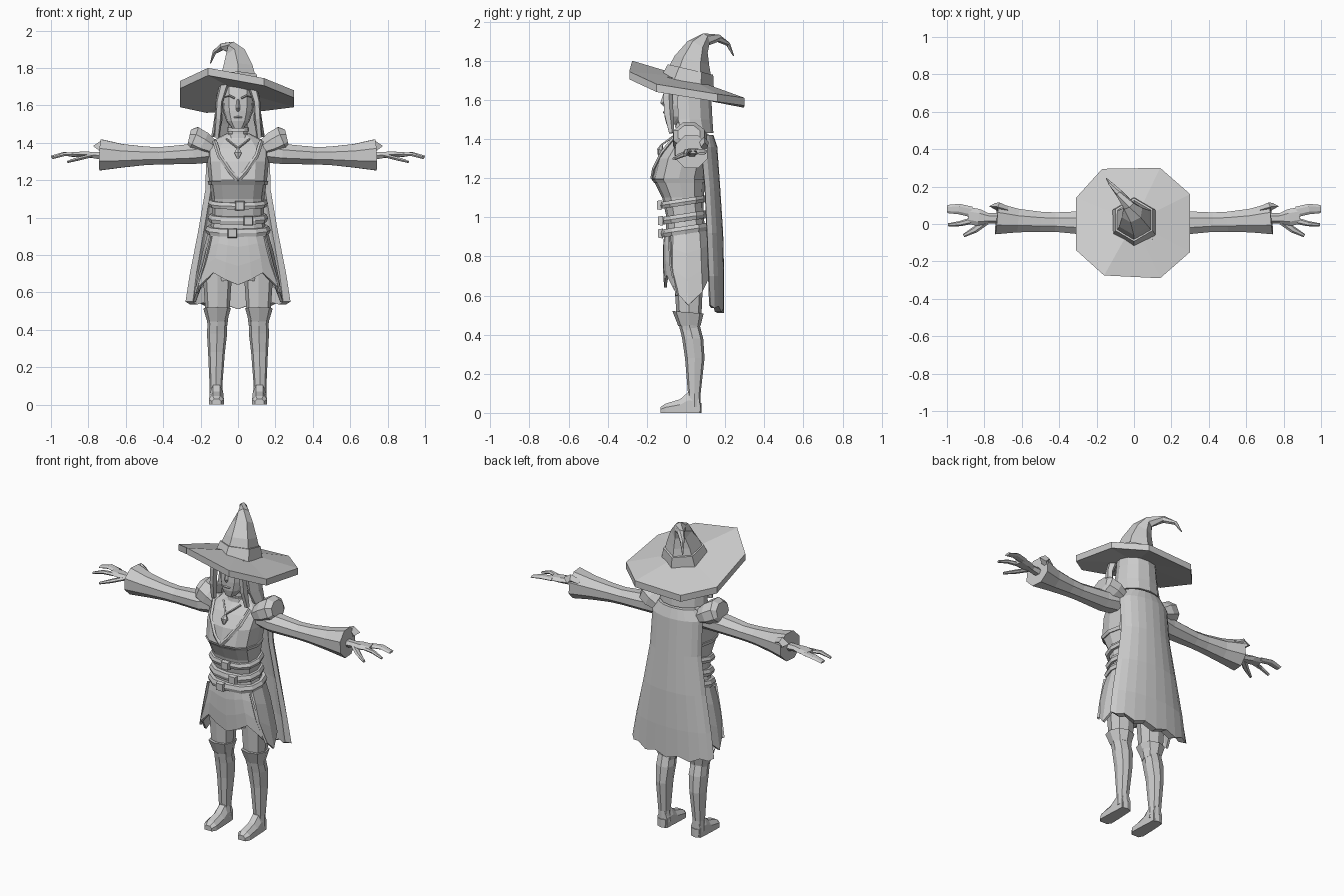
import bpy, bmesh, math
from mathutils import Vector

grey = bpy.data.materials.new("light_grey")
grey.diffuse_color = (0.6, 0.6, 0.6, 1)


def make(name, verts, faces, mirror=False, solid=0):
    bm = bmesh.new()
    vs = [bm.verts.new(v) for v in verts]
    for f in faces:
        bm.faces.new([vs[i] for i in f])
    bmesh.ops.recalc_face_normals(bm, faces=bm.faces)
    me = bpy.data.meshes.new(name)
    bm.to_mesh(me)
    bm.free()
    me.materials.append(grey)
    ob = bpy.data.objects.new(name, me)
    bpy.context.collection.objects.link(ob)
    if mirror:
        ob.modifiers.new("mirror", 'MIRROR').use_mirror_merge = False
    if solid:
        m = ob.modifiers.new("thickness", 'SOLIDIFY')
        m.thickness = solid
    return ob


def loft(name, rings, caps=True, **kw):
    n = len(rings[0])
    faces = [(r * n + i, r * n + (i + 1) % n, (r + 1) * n + (i + 1) % n, (r + 1) * n + i)
             for r in range(len(rings) - 1) for i in range(n)]
    if caps:
        faces += [tuple(range(n)), tuple(range((len(rings) - 1) * n, len(rings) * n))]
    return make(name, [v for r in rings for v in r], faces, **kw)


def spow(v, p):
    return math.copysign(abs(v) ** p, v)


def oval(z, rx, yf, yb, cx=0, n=12, p=0.8, tilt=0):
    """Horizontal ring from front yf to back yb; tilt raises the back."""
    out = []
    for i in range(n):
        a = math.tau * i / n
        y = (yf + yb) / 2 - (yb - yf) / 2 * spow(math.cos(a), p)
        out.append((cx + rx * spow(math.sin(a), p), y, z + tilt * y))
    return out


def tube(name, path, n=6, ref=(0, 1, 0), turn=0, **kw):
    """Loft along points (x, y, z, radius along ref, radius across)."""
    pts = [Vector(p[:3]) for p in path]
    rings = []
    for i, p in enumerate(pts):
        t = (pts[min(i + 1, len(pts) - 1)] - pts[max(i - 1, 0)]).normalized()
        a = (Vector(ref) - t * t.dot(Vector(ref))).normalized()
        b = t.cross(a)
        rings.append([p + a * path[i][3] * math.cos(math.tau * (k + turn) / n)
                      + b * path[i][4] * math.sin(math.tau * (k + turn) / n) for k in range(n)])
    return loft(name, rings, **kw)


def shell(name, levels, m=9, wave=None):
    """Open-fronted curved sheet; levels (z, rx, centre y, ry, half angle, thickness)."""
    rings = []
    for z, rx, cy, ry, half, th in levels:
        ring = []
        for d, order in ((0, range(m)), (th, range(m - 1, -1, -1))):
            for k in order:
                a = math.radians(half) * (2 * k / (m - 1) - 1)
                dz = wave[k] if wave and z == levels[-1][0] else 0
                ring.append(((rx - d) * math.sin(a), cy + (ry - d) * math.cos(a), z + dz))
        rings.append(ring)
    ob = loft(name, rings, caps=False)
    bm = bmesh.new()
    bm.from_mesh(ob.data)
    bm.verts.ensure_lookup_table()
    for base in (0, (len(rings) - 1) * 2 * m):
        for k in range(m - 1):
            bm.faces.new([bm.verts[base + j] for j in (k, k + 1, 2 * m - 2 - k, 2 * m - 1 - k)])
    bmesh.ops.recalc_face_normals(bm, faces=bm.faces)
    bm.to_mesh(ob.data)
    bm.free()
    return ob


# Hat: tilted eight-sided brim, crown with curled tip, band
brim = [(-.31, -.14, 1.73), (-.16, -.275, 1.8), (.14, -.29, 1.745), (.3, -.15, 1.68),
        (.3, .16, 1.63), (.14, .3, 1.61), (-.17, .295, 1.6), (-.31, .14, 1.63)]
n = len(brim)
low = [(x, y, z - .04) for x, y, z in brim]
fan = [(i, (i + 1) % n, 2 * n) for i in range(n)] + [(n + i, n + (i + 1) % n, 2 * n + 1) for i in range(n)]
rim = [(i, (i + 1) % n, n + (i + 1) % n, n + i) for i in range(n)]
make("hat_brim", brim + low + [(0, .01, 1.715), (0, .01, 1.675)], fan + rim)
tube("hat_crown", [(0, .01, 1.69, .13, .125), (0, .03, 1.8, .092, .09), (-.01, .06, 1.87, .06, .06),
                   (-.03, .1, 1.908, .034, .034), (-.08, .165, 1.915, .02, .02),
                   (-.125, .215, 1.885, .012, .012), (-.147, .243, 1.825, .003, .003)])
tube("hat_band", [(0, .008, 1.69, .138, .133), (0, .023, 1.755, .119, .114)])

# Head: chin, jaw, cheeks, brow, plus face details
loft("head", [oval(1.475, .03, -.1, -.03), oval(1.515, .062, -.11, .03), oval(1.57, .08, -.112, .08),
              oval(1.64, .086, -.108, .1), oval(1.72, .08, -.09, .1)])
tube("nose", [(0, -.108, 1.63, .008, .006), (0, -.117, 1.585, .014, .012), (0, -.108, 1.57, .008, .008)], 4)
tube("eyebrow", [(.018, -.112, 1.638, .005, .005), (.045, -.109, 1.652, .005, .006),
                 (.068, -.098, 1.645, .004, .003)], 4, mirror=True)
tube("mouth", [(-.022, -.11, 1.535, .004, .004), (0, -.114, 1.537, .005, .006), (.022, -.11, 1.535, .004, .004)], 4)
shell("hair", [(1.71, .11, .02, .1, 125, .03), (1.6, .118, .02, .11, 125, .03),
               (1.5, .132, .02, .115, 122, .03), (1.43, .145, .02, .12, 110, .03)])
tube("front_lock", [(.075, -.085, 1.71, .03, .026), (.1, -.095, 1.62, .026, .02),
                    (.105, -.09, 1.53, .026, .02), (.115, -.075, 1.43, .014, .016)], 5, mirror=True)

# Neck, choker bands and pendant
loft("neck", [oval(1.38, .062, -.06, .08), oval(1.43, .052, -.045, .065), oval(1.52, .05, -.045, .06)])
for i, z in enumerate((1.425, 1.46)):
    loft(f"choker_{i + 1}", [oval(z, .06, -.056, .07), oval(z + .022, .058, -.053, .068)])
tube("necklace", [(.06, -.058, 1.42, .006, .006), (.03, -.09, 1.395, .006, .006),
                  (0, -.123, 1.372, .006, .006)], 4, mirror=True)
tube("pendant", [(0, -.122, 1.375, .004, .004), (0, -.132, 1.345, .016, .022), (0, -.14, 1.315, .004, .006)])

# Torso and neckline trim
loft("bodice", [oval(*r) for r in ((.88, .16, -.105, .11), (1, .138, -.1, .09), (1.1, .14, -.122, .09),
     (1.2, .155, -.172, .1), (1.3, .165, -.148, .12), (1.37, .17, -.1, .13), (1.42, .12, -.055, .12),
     (1.45, .06, -.04, .07))])
tube("neckline_trim", [(.125, -.06, 1.41, .008, .012), (.1, -.125, 1.33, .008, .012), (.045, -.165, 1.25, .008, .012),
                       (0, -.174, 1.2, .008, .012)], 4, mirror=True)
loft("bust_trim", [oval(1.175, .157, -.162, .1), oval(1.195, .162, -.177, .104)])

# Three belts with square buckles
for i, (z, r, f, b, h, bx) in enumerate(((1.08, .155, -.135, .1, .035, .01), (1.0, .155, -.128, .1, .04, .055),
                                         (.935, .168, -.128, .115, .04, -.03))):
    loft(f"belt_{i + 1}", [oval(z - h / 2, r, f + .006, b, tilt=.15), oval(z, r + .006, f, b + .004, tilt=.15),
                           oval(z + h / 2, r - .004, f + .006, b, tilt=.15)])
    tube(f"buckle_{i + 1}", [(bx, f + .01, z - .018, .036, .036), (bx, f - .014, z - .018, .03, .03)], 4,
         ref=(1, 0, 0), turn=.5)

# Skirt with a pointed hem
half = ((0, .64), (14, .67), (30, .705), (60, .63), (90, .55), (120, .62), (150, .7), (165, .67), (180, .64))
steps = list(half) + [(360 - a, z) for a, z in half[-2:0:-1]]
rings = []
for t, rx, f, b in ((0, .158, -.11, .115), (.3, .19, -.118, .125), (.65, .218, -.118, .13), (1, .24, -.112, .135)):
    rings.append([(rx * spow(math.sin(math.radians(a)), .85),
                   (f + b) / 2 - (b - f) / 2 * spow(math.cos(math.radians(a)), .75),
                   .93 + (z - .93) * t) for a, z in steps])
loft("skirt", rings, caps=False, solid=.014)
tube("skirt_edge_trim", [(.145, -.085, .9, .008, .008), (.18, -.075, .75, .008, .009),
                         (.225, -.045, .6, .008, .009)], 4, mirror=True)
loft("hips", [oval(.66, .13, -.07, .09), oval(.9, .15, -.095, .1)])

# Cape
shell("cape", [(1.42, .13, .07, .07, 80, .03), (1.36, .17, .07, .09, 85, .03), (1.15, .175, .09, .085, 85, .03),
               (.92, .215, .1, .09, 85, .03), (.7, .26, .105, .09, 82, .035), (.53, .285, .11, .085, 80, .04)],
      m=11, wave=[.02, .005, .015, -.015, .005, -.02, .005, -.015, .015, .005, .02])

# Sleeves, flared shoulder caps, cuffs
tube("sleeve", [(.13, .02, 1.355, .07, .065), (.24, .005, 1.34, .07, .058), (.42, .01, 1.33, .056, .05),
                (.5, .012, 1.33, .058, .054), (.62, .018, 1.33, .068, .068), (.735, .028, 1.335, .09, .09)],
     8, turn=.5, mirror=True)
tube("shoulder_cap", [(.14, .02, 1.37, .085, .05), (.19, .02, 1.395, .095, .07), (.24, .015, 1.42, .085, .075),
                      (.262, .015, 1.425, .06, .05)], 8, ref=(0, 1, 0), turn=.5, mirror=True)
tube("cuff_point", [(.68, .075, 1.37, .02, .02), (.725, .092, 1.385, .024, .028), (.742, .095, 1.36, .018, .04)],
     4, mirror=True)

# Hands
tube("palm", [(.72, .03, 1.33, .028, .025), (.78, .03, 1.335, .028, .019), (.83, .035, 1.337, .045, .018),
              (.885, .045, 1.337, .045, .014)], 6, mirror=True)
fingers = {"outer_fingers": ((.87, .065, 1.338, .028), (.935, .08, 1.34, .028), (.998, .08, 1.325, .022)),
           "index_finger": ((.86, .02, 1.336, .018), (.93, .002, 1.338, .014), (.993, -.005, 1.318, .009)),
           "thumb": ((.79, .015, 1.33, .02), (.85, -.03, 1.315, .018), (.91, -.062, 1.298, .009))}
for name, path in fingers.items():
    tube(name, [(*p, .011 if i < 2 else .007) for i, p in enumerate(path)], 6, mirror=True)

# Legs, boots with flared tops, feet and heels
loft("thigh", [oval(*r, cx=.11, n=8) for r in ((.42, .052, -.03, .07), (.52, .066, -.05, .08),
                                               (.75, .082, -.065, .09))], mirror=True)
loft("boot_shaft", [oval(*r, cx=c, n=8) for r, c in (((.03, .038, .01, .075), .115), ((.1, .034, .01, .075), .118),
     ((.28, .045, -.005, .095), .115), ((.38, .054, -.02, .088), .112), ((.45, .05, -.035, .07), .112))], mirror=True)
loft("boot_cuff", [oval(.445, .053, -.04, .074, cx=.112, n=8), oval(.515, .074, -.07, .09, cx=.112, n=8, tilt=-.08)],
     mirror=True)
loft("foot", [[(.115 + s * w, y, z) for s, z in ((-1, 0), (1, 0), (1, t * .6), (.5, t), (-.5, t), (-1, t * .6))]
              for y, w, t in ((-.13, .025, .03), (-.105, .04, .047), (-.03, .038, .07), (.01, .036, .105),
                              (.07, .032, .1))], mirror=True)
loft("heel", [oval(0, .03, .025, .08, cx=.115, n=8), oval(.05, .034, .02, .08, cx=.115, n=8)], mirror=True)
